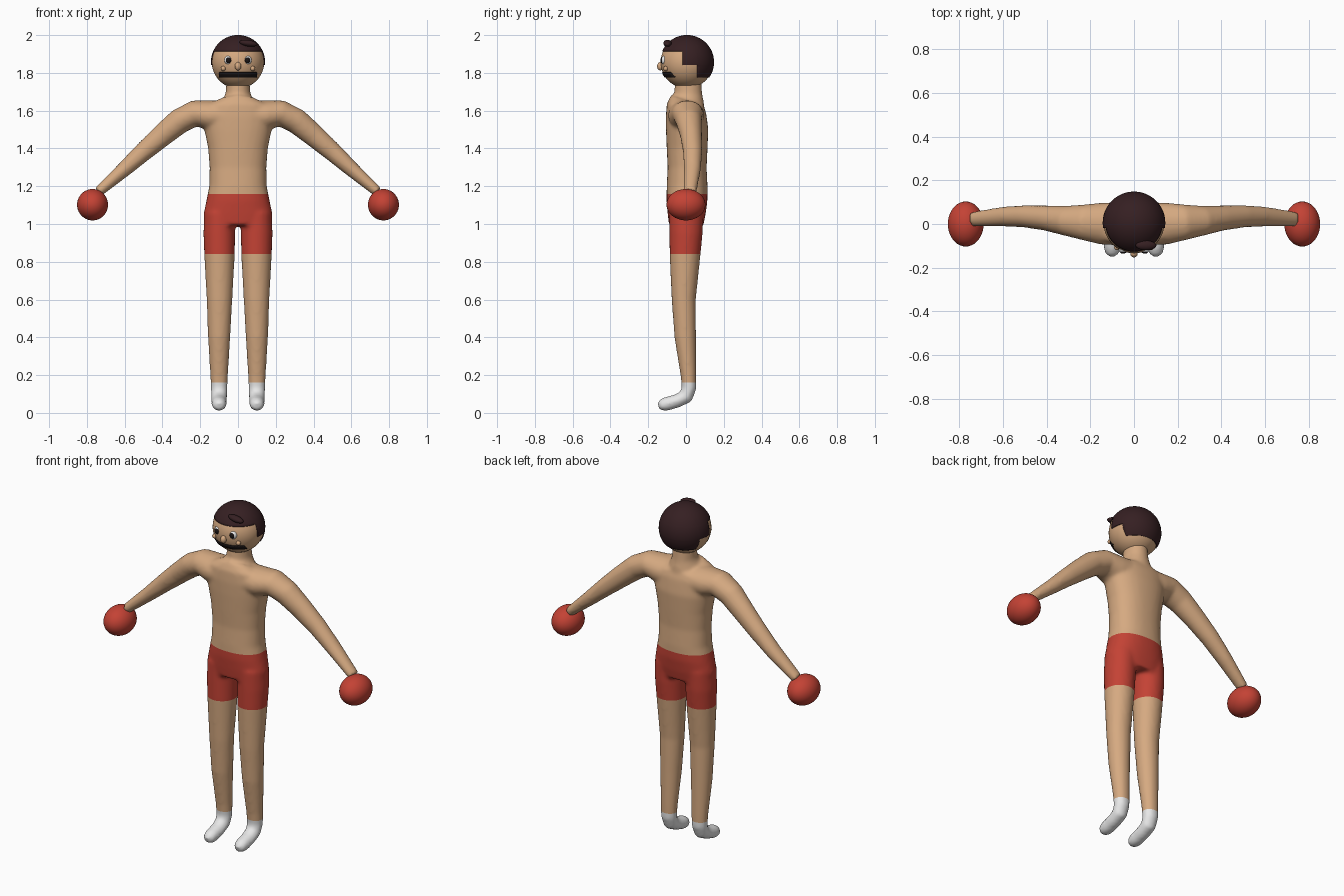
import bpy, bmesh, math
from mathutils import Vector, Matrix

if "Cube" in bpy.data.objects:
    bpy.data.objects.remove(bpy.data.objects["Cube"])


def material(name, rgb):
    m = bpy.data.materials.new(name)
    m.diffuse_color = (*rgb, 1)
    m.use_nodes = True
    m.node_tree.nodes["Principled BSDF"].inputs["Base Color"].default_value = m.diffuse_color
    return m


SKIN = material("skin", (0.67, 0.40, 0.22))
RED = material("red", (0.55, 0.055, 0.035))
WHITE = material("white", (0.82, 0.82, 0.82))
HAIR = material("dark_brown", (0.036, 0.014, 0.016))
BLACK = material("black", (0.01, 0.007, 0.007))
HEAD = Vector((0, 0.005, 1.857))


def finish(name, bm, mats):
    me = bpy.data.meshes.new(name)
    bm.to_mesh(me)
    bm.free()
    for m in mats:
        me.materials.append(m)
    for p in me.polygons:
        p.use_smooth = True
    ob = bpy.data.objects.new(name, me)
    bpy.context.collection.objects.link(ob)
    return ob


def tube(bm, pts, ref, n=28, power=1.0):
    """Closed loft through (x, y, z, half size along ref, half size across)."""
    rings = []
    for i, p in enumerate(pts):
        a, b = pts[max(i - 1, 0)], pts[min(i + 1, len(pts) - 1)]
        t = (Vector(b[:3]) - Vector(a[:3])).normalized()
        u = (Vector(ref) - t * t.dot(Vector(ref))).normalized()
        v = t.cross(u)
        ring = []
        for k in range(n):
            c, s = math.cos(2 * math.pi * k / n), math.sin(2 * math.pi * k / n)
            c = math.copysign(abs(c) ** power, c)
            s = math.copysign(abs(s) ** power, s)
            ring.append(bm.verts.new(Vector(p[:3]) + u * c * p[3] + v * s * p[4]))
        rings.append(ring)
    for r, q in zip(rings, rings[1:]):
        for k in range(n):
            bm.faces.new((r[k], r[(k + 1) % n], q[(k + 1) % n], q[k]))
    bm.faces.new(rings[0][::-1])
    bm.faces.new(rings[-1])


def ball(name, loc, size, mat, seg=32, tilt=0):
    bm = bmesh.new()
    bmesh.ops.create_uvsphere(bm, u_segments=seg, v_segments=seg // 2, radius=1)
    m = Matrix.Translation(loc) @ Matrix.Rotation(tilt, 4, 'Y') @ Matrix.Diagonal((*size, 1))
    bmesh.ops.transform(bm, matrix=m, verts=bm.verts)
    return finish(name, bm, [mat])


def cut(bm, co, no):
    bmesh.ops.bisect_plane(bm, geom=bm.verts[:] + bm.edges[:] + bm.faces[:],
                           plane_co=co, plane_no=no, dist=1e-5)


def head_shell(name, radius, cuts, keep, mat):
    """Patch lying on the head, trimmed along planes."""
    bm = bmesh.new()
    bmesh.ops.create_uvsphere(bm, u_segments=48, v_segments=32, radius=radius)
    bmesh.ops.translate(bm, vec=HEAD, verts=bm.verts)
    for axis, value in cuts:
        no = Vector([float(axis == a) for a in "xyz"])
        cut(bm, no * value, no)
    bmesh.ops.delete(bm, geom=[f for f in bm.faces if not keep(f.calc_center_median())],
                     context='FACES')
    ob = finish(name, bm, [mat])
    sol = ob.modifiers.new("thickness", 'SOLIDIFY')
    sol.thickness, sol.offset = 0.007, -1
    return ob


# Body: torso, legs and arms fused into one skin
bm = bmesh.new()
tube(bm, [(0, 0.000, 0.99, 0.178, 0.090), (0, 0.003, 1.05, 0.183, 0.100),
          (0, 0.005, 1.12, 0.168, 0.108), (0, 0.006, 1.20, 0.152, 0.108),
          (0, 0.006, 1.30, 0.150, 0.103), (0, 0.006, 1.40, 0.158, 0.108),
          (0, 0.006, 1.50, 0.178, 0.112), (0, 0.000, 1.58, 0.190, 0.107),
          (0, -0.004, 1.63, 0.170, 0.098), (0, 0.004, 1.655, 0.095, 0.088)],
     (1, 0, 0), 40, 0.88)
# Neck
tube(bm, [(0, 0.0, 1.58, 0.12, 0.10), (0, 0.008, 1.65, 0.086, 0.088),
          (0, 0.012, 1.69, 0.066, 0.074), (0, 0.012, 1.78, 0.06, 0.068)], (1, 0, 0))
for s in (1, -1):
    # Leg and foot
    tube(bm, [(s * x, y, z, a, b) for x, y, z, a, b in (
        (0.097, 0.002, 1.06, 0.082, 0.090), (0.099, 0.000, 0.95, 0.084, 0.088),
        (0.098, -0.005, 0.84, 0.081, 0.082), (0.098, -0.012, 0.60, 0.068, 0.064),
        (0.100, -0.004, 0.40, 0.059, 0.057), (0.100, 0.013, 0.20, 0.047, 0.042),
        (0.100, 0.016, 0.13, 0.044, 0.039), (0.100, 0.000, 0.087, 0.042, 0.040),
        (0.100, -0.045, 0.064, 0.041, 0.036), (0.100, -0.105, 0.047, 0.040, 0.037),
        (0.100, -0.132, 0.040, 0.033, 0.031), (0.100, -0.147, 0.036, 0.018, 0.017))],
        (1, 0, 0))
    # Arm
    tube(bm, [(s * x, y, z, a, b) for x, y, z, a, b in (
        (0.02, 0.000, 1.575, 0.100, 0.078), (0.15, 0.002, 1.575, 0.096, 0.079),
        (0.23, 0.008, 1.585, 0.082, 0.070), (0.31, 0.015, 1.545, 0.069, 0.067),
        (0.40, 0.027, 1.470, 0.058, 0.060), (0.50, 0.035, 1.383, 0.051, 0.051),
        (0.60, 0.034, 1.292, 0.045, 0.041), (0.74, 0.022, 1.170, 0.034, 0.028))],
        (0, 1, 0))
bmesh.ops.recalc_face_normals(bm, faces=bm.faces)
body = finish("body", bm, [SKIN, RED, WHITE])
rem = body.modifiers.new("fuse", 'REMESH')
rem.mode, rem.voxel_size = 'VOXEL', 0.01
smo = body.modifiers.new("soften", 'SMOOTH')
smo.factor, smo.iterations = 0.5, 8
bpy.context.view_layer.objects.active = body
body.select_set(True)
for name in ("fuse", "soften"):
    bpy.ops.object.modifier_apply(modifier=name)

# Shorts and socks coloured by height
bm = bmesh.new()
bm.from_mesh(body.data)
for z in (0.16, 0.84, 1.16):
    cut(bm, (0, 0, z), (0, 0, 1))
for f in bm.faces:
    c = f.calc_center_median()
    f.smooth = True
    f.material_index = 2 if c.z < 0.16 else int(0.84 < c.z < 1.16 and abs(c.x) < 0.3)
bm.to_mesh(body.data)
bm.free()

# Head, hair cap with sideburns, front lock
ball("head", HEAD, (0.139, 0.139, 0.139), SKIN, 48)


def in_hair(c):
    return c.z > (1.915 if c.y < -0.018 else 1.842 if c.y < 0.06 else 1.775)


head_shell("hair", 0.1435, [("y", -0.018), ("y", 0.06), ("z", 1.915), ("z", 1.842),
                            ("z", 1.775)], in_hair, HAIR)
ball("hair_lock", (0.055, -0.098, 1.957), (0.048, 0.022, 0.017), HAIR, 24, 0.15)

# Moustache band
head_shell("moustache", 0.1435, [("z", 1.776), ("z", 1.802), ("x", 0.1), ("x", -0.1)],
           lambda c: c.y < 0 and abs(c.x) < 0.1 and 1.776 < c.z < 1.802, BLACK)

# Nose, eyes, cheeks and gloves
ball("nose", (0, -0.136, 1.835), (0.017, 0.017, 0.022), SKIN, 20)
for s, side in ((1, "left"), (-1, "right")):
    ball(side + "_eye", (s * 0.05, -0.113, 1.867), (0.022, 0.020, 0.024), WHITE, 24)
    ball(side + "_pupil", (s * 0.05, -0.126, 1.867), (0.015, 0.010, 0.016), BLACK, 20)
    ball(side + "_cheek", (s * 0.078, -0.107, 1.823), (0.013, 0.013, 0.013), SKIN, 16)
    ball(side + "_glove", (s * 0.77, 0, 1.102), (0.082, 0.103, 0.083), RED, 40)
